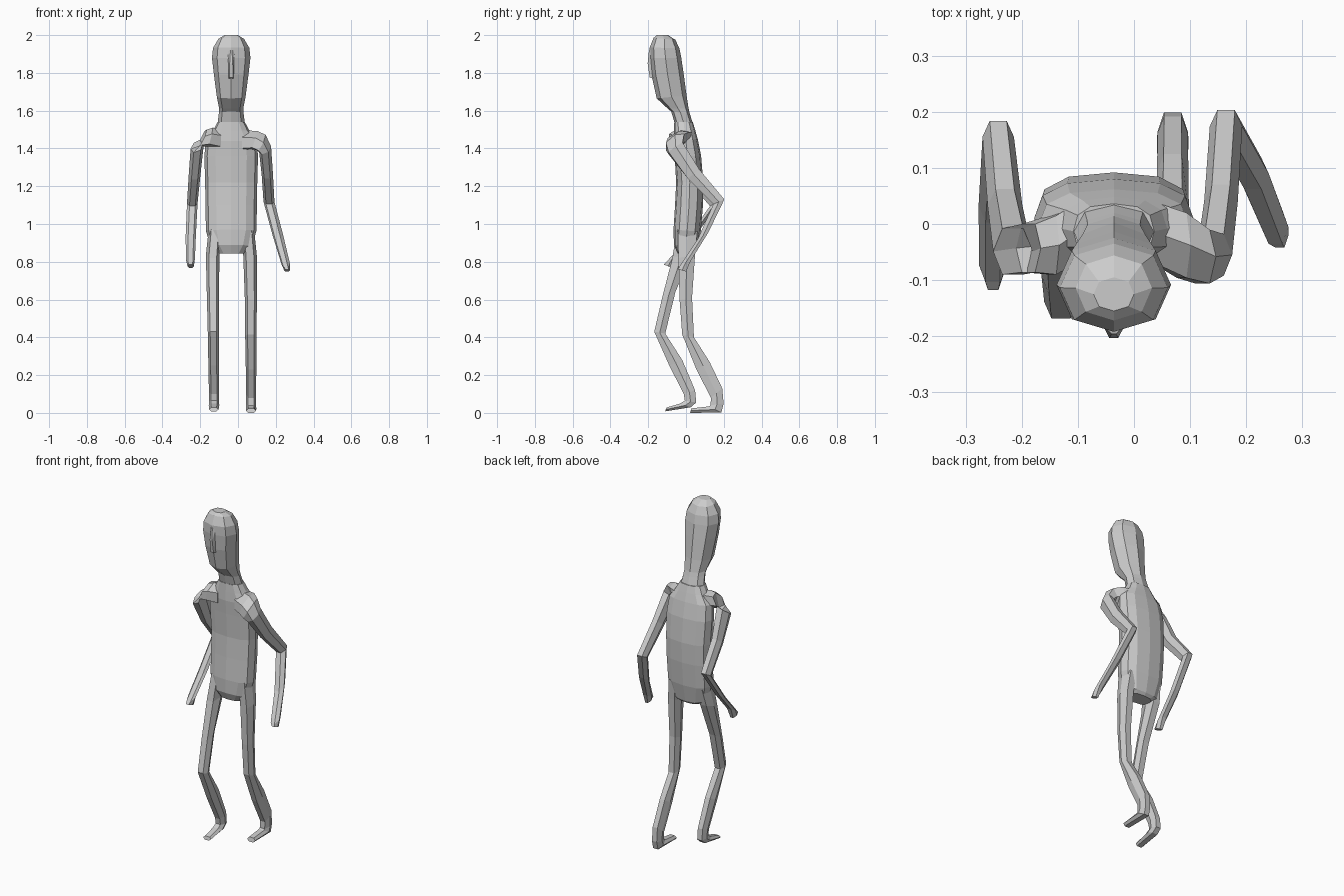
import bpy, bmesh, math
from mathutils import Vector


def loft(name, rows, sides=8, box=1.0):
    """Skin closed rings. Row: centre x, half width x, front y, z, back y, z, [half width z]"""
    bm = bmesh.new()
    rings = []
    for r in rows:
        f, b = Vector((r[0], r[2], r[3])), Vector((r[0], r[4], r[5]))
        c, u = (f + b) / 2, (b - f) / 2
        v = Vector((r[1], 0, r[6] if len(r) > 6 else 0))
        ring = []
        for i in range(sides):
            a = 2 * math.pi * i / sides
            p, q = math.cos(a), math.sin(a)
            p = math.copysign(abs(p) ** box, p) if abs(p) > 1e-6 else 0
            q = math.copysign(abs(q) ** box, q) if abs(q) > 1e-6 else 0
            if sides == 6:
                q /= math.sin(math.pi / 3) ** box
            ring.append(bm.verts.new(c + v * p + u * q))
        rings.append(ring)
    for lo, hi in zip(rings, rings[1:]):
        for i in range(sides):
            j = (i + 1) % sides
            bm.faces.new((lo[i], lo[j], hi[j], hi[i]))
    bm.faces.new(rings[0])
    bm.faces.new(rings[-1])
    bmesh.ops.recalc_face_normals(bm, faces=bm.faces)
    return finish(name, bm)


def finish(name, bm):
    me = bpy.data.meshes.new(name)
    bm.to_mesh(me)
    bm.free()
    ob = bpy.data.objects.new(name, me)
    bpy.context.collection.objects.link(ob)
    return ob


CX = -0.036

# Torso, boxy section tapering into the neck
loft("torso", [(CX, *r) for r in (
    (.070, -.045, .845, .045, .845),
    (.108, -.064, .89, .058, .86),
    (.134, -.066, .97, .078, .96),
    (.136, -.058, 1.10, .09, 1.10),
    (.138, -.052, 1.22, .092, 1.22),
    (.142, -.060, 1.36, .080, 1.36),
    (.134, -.066, 1.44, .062, 1.45),
    (.095, -.064, 1.495, .048, 1.50),
    (.072, -.062, 1.54, .036, 1.54),
)], sides=12, box=.78)

# Neck and head, leaning forward
loft("neck_and_head", [(CX, *r) for r in (
    (.085, -.055, 1.49, .050, 1.48),
    (.072, -.062, 1.54, .037, 1.53),
    (.065, -.078, 1.595, .020, 1.585),
    (.064, -.098, 1.612, .014, 1.61),
    (.076, -.155, 1.665, .003, 1.68),
    (.092, -.183, 1.79, -.013, 1.80),
    (.102, -.192, 1.88, -.025, 1.88),
    (.096, -.192, 1.935, -.035, 1.93),
    (.068, -.172, 1.985, -.056, 1.975),
    (.036, -.155, 2.00, -.095, 2.00),
)], sides=8, box=.9)

# Nose, a narrow wedge
bm = bmesh.new()
for w, y, z in ((.004, -.196, 1.92), (.008, -.203, 1.85), (.010, -.192, 1.775),
                (.014, -.17, 1.77), (.02, -.18, 1.925)):
    for s in (-1, 1):
        bm.verts.new((CX + s * w, y, z))
bmesh.ops.convex_hull(bm, input=bm.verts)
finish("nose", bm)

# Arms: inner shoulder, shoulder cap, upper arm, elbow, forearm, hand
loft("arm_right_of_view", [
    (.020, .0, -.062, 1.43, .045, 1.45, .055),
    (.085, .016, -.096, 1.43, .020, 1.46, .048),
    (.122, .024, -.106, 1.41, -.010, 1.455, .040),
    (.143, .032, -.092, 1.375, -.018, 1.425, .012),
    (.155, .030, .010, 1.24, .070, 1.29),
    (.164, .029, .145, 1.105, .203, 1.13),
    (.212, .028, .062, .92, .118, .955),
    (.252, .023, -.035, .775, .025, .805),
    (.260, .015, -.042, .760, .0, .748),
], sides=6, box=.9)
loft("arm_left_of_view", [
    (-.09, .0, -.062, 1.44, .045, 1.46, -.055),
    (-.145, -.012, -.090, 1.45, .015, 1.47, -.050),
    (-.188, -.022, -.086, 1.44, .0, 1.47, -.044),
    (-.216, -.035, -.090, 1.385, -.008, 1.435, -.012),
    (-.230, -.031, .005, 1.235, .062, 1.28),
    (-.242, -.028, .127, 1.095, .184, 1.125),
    (-.250, -.027, .003, .92, .063, .955),
    (-.252, -.024, -.103, .80, -.045, .83),
    (-.251, -.017, -.118, .785, -.072, .768),
], sides=6, box=.9)

# Legs: hip, thigh, knee, shin, ankle, heel, toe
loft("leg_left_of_view", [
    (-.122, .034, -.048, .97, .055, .96),
    (-.134, .036, -.072, .82, .030, .85),
    (-.133, .032, -.126, .61, -.056, .64),
    (-.130, .030, -.168, .43, -.110, .42),
    (-.129, .028, -.088, .25, -.020, .28),
    (-.127, .027, -.012, .10, .048, .12),
    (-.127, .027, -.006, .065, .054, .055),
    (-.127, .028, -.030, .05, .025, .030),
    (-.128, .025, -.104, .028, -.110, .008),
], sides=6, box=.8)
loft("leg_right_of_view", [
    (.052, .034, -.044, .97, .060, .96),
    (.064, .036, -.040, .82, .048, .84),
    (.068, .032, -.034, .60, .032, .61),
    (.068, .030, -.020, .415, .042, .40),
    (.069, .028, .055, .23, .125, .27),
    (.069, .027, .132, .08, .192, .13),
    (.069, .027, .130, .04, .199, .05),
    (.069, .028, .120, .034, .187, .002),
    (.069, .026, .028, .024, .022, .0),
], sides=6, box=.8)
